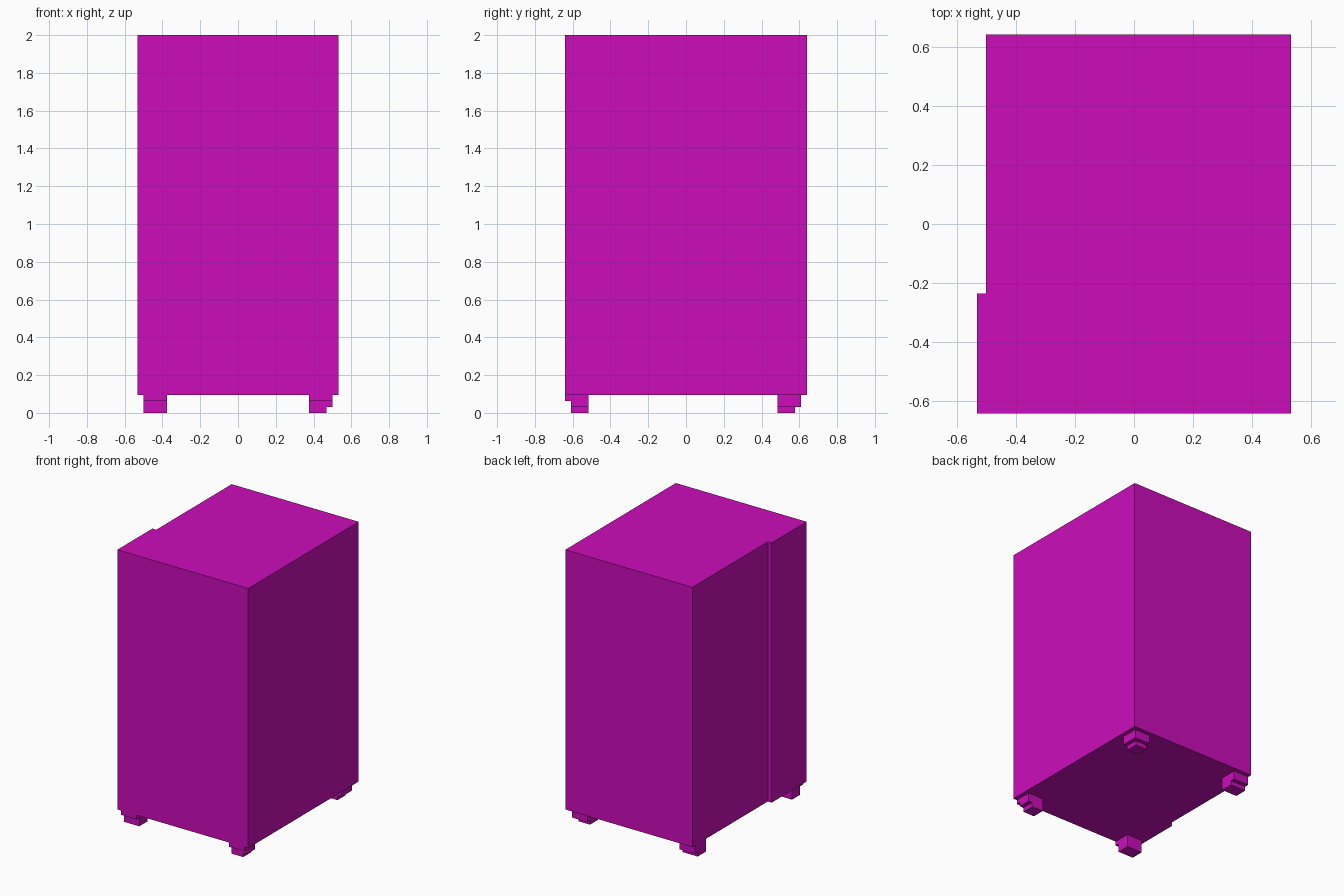
import bpy
import bmesh

cube = bpy.data.objects.get("Cube")
if cube:
    bpy.data.objects.remove(cube, do_unlink=True)

# Everything sits on a grid of 64 units in height
U = 2 / 64
WIDTH, DEPTH, HEIGHT = 34, 41, 64
LEG_TOP = 3

magenta = bpy.data.materials.new("magenta")
colour = (0.6, 0.004, 0.49, 1)
magenta.diffuse_color = colour
magenta.use_nodes = True
magenta.node_tree.nodes["Principled BSDF"].inputs["Base Color"].default_value = colour


def prism(bm, outline, z0, z1):
    """Extrude a plan outline, in grid units, from z0 to z1."""
    verts = [bm.verts.new(((x - WIDTH / 2) * U, (y - DEPTH / 2) * U, z0 * U))
             for x, y in outline]
    base = bm.faces.new(verts)
    grown = bmesh.ops.extrude_face_region(bm, geom=[base], use_keep_orig=True)
    top = [v for v in grown["geom"] if isinstance(v, bmesh.types.BMVert)]
    bmesh.ops.translate(bm, verts=top, vec=(0, 0, (z1 - z0) * U))


def rectangle(x0, x1, y0, y1):
    return [(x0, y0), (x1, y0), (x1, y1), (x0, y1)]


def make_object(name, layers):
    bm = bmesh.new()
    for outline, z0, z1 in layers:
        prism(bm, outline, z0, z1)
    bmesh.ops.recalc_face_normals(bm, faces=bm.faces)
    mesh = bpy.data.meshes.new(name)
    bm.to_mesh(mesh)
    bm.free()
    mesh.materials.append(magenta)
    obj = bpy.data.objects.new(name, mesh)
    bpy.context.collection.objects.link(obj)


# Cabinet body, with the front part of one side standing slightly proud
plan = [(0, 0), (WIDTH, 0), (WIDTH, DEPTH), (1, DEPTH), (1, 13), (0, 13)]
make_object("body", [(plan, LEG_TOP, HEIGHT)])

# Stepped feet: left pair narrows at the bottom in x, each pair steps in y
for side, x0, x1, x1_low in (("right", 1, 5, 5), ("left", 29, 33, 32)):
    make_object("front_" + side + "_foot", [
        (rectangle(x0, x1_low, 1, 4), 0, 1),
        (rectangle(x0, x1, 1, 4), 1, 2),
        (rectangle(x0, x1, 0, 4), 2, LEG_TOP)])
    make_object("back_" + side + "_foot", [
        (rectangle(x0, x1_low, 36, 39), 0, 1),
        (rectangle(x0, x1, 36, 40), 1, LEG_TOP)])
